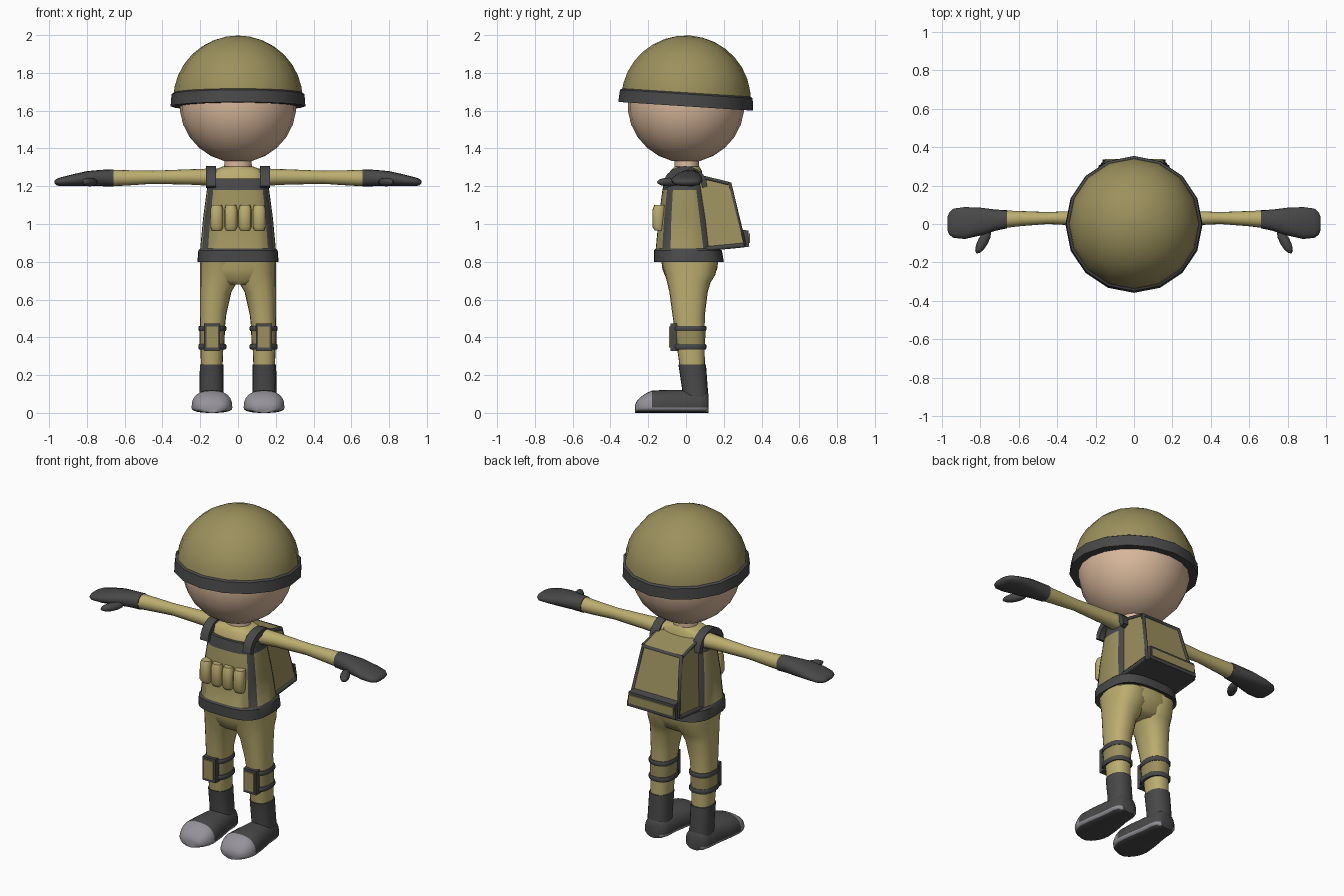
import bpy, bmesh
from math import sin, cos, pi, radians
from mathutils import Vector, Matrix

cube = bpy.data.objects.get("Cube")
if cube:
    bpy.data.objects.remove(cube, do_unlink=True)


def material(name, r, g, b):
    m = bpy.data.materials.new(name)
    m.use_nodes = True
    m.diffuse_color = (r, g, b, 1)
    m.node_tree.nodes["Principled BSDF"].inputs["Base Color"].default_value = (r, g, b, 1)
    return m


cloth = material("light khaki", .5, .42, .16)
canvas = material("dark khaki", .33, .28, .11)
skin = material("skin", .69, .48, .33)
dark = material("charcoal", .065, .065, .067)
grey = material("grey", .3, .29, .32)


def finish(name, bm, mats, rule=None, angle=40):
    """Turn a bmesh into a shaded object, with materials chosen per face."""
    bmesh.ops.recalc_face_normals(bm, faces=bm.faces)
    bm.normal_update()
    if rule:
        for f in bm.faces:
            f.material_index = rule(f.calc_center_median(), f.normal)
    mesh = bpy.data.meshes.new(name)
    bm.to_mesh(mesh)
    bm.free()
    for m in mats:
        mesh.materials.append(m)
    ob = bpy.data.objects.new(name, mesh)
    bpy.context.collection.objects.link(ob)
    bpy.ops.object.select_all(action='DESELECT')
    ob.select_set(True)
    bpy.context.view_layer.objects.active = ob
    bpy.ops.object.shade_smooth_by_angle(angle=radians(angle))
    return ob


def loft(name, axis, rings, mats, rule=None, n=20, p=2.0, s=1, mid=None, closed=False, angle=40):
    """Skin superellipse rings (position, u min, u max, v min, v max) along an axis."""
    bm = bmesh.new()
    loops = []
    for pos, u0, u1, v0, v1 in rings:
        loop = []
        vm = (v0 + v1) / 2 if mid is None else mid
        for i in range(n):
            a = 2 * pi * i / n
            c, d = [abs(q) ** (2 / p) * (1 if q > 0 else -1) for q in (cos(a), sin(a))]
            u = (u0 + u1) / 2 + c * (u1 - u0) / 2
            v = vm + d * ((v1 - vm) if d > 0 else (vm - v0))
            co = {'x': (pos, u, v), 'y': (u, pos, v), 'z': (u, v, pos)}[axis]
            loop.append(bm.verts.new((co[0] * s, co[1], co[2])))
        loops.append(loop)
    pairs = list(zip(loops, loops[1:]))
    if closed:
        pairs.append((loops[-1], loops[0]))
    else:
        bm.faces.new(loops[0])
        bm.faces.new(loops[-1])
    for a, b in pairs:
        for i in range(n):
            j = (i + 1) % n
            bm.faces.new((a[i], a[j], b[j], b[i]))
    return finish(name, bm, mats, rule, angle)


def prism(name, profile, mats, cx=0, rule=None):
    """Side profile of (y, z, half width) spanned across x."""
    bm = bmesh.new()
    left, right = [[bm.verts.new((cx + k * w, y, z)) for y, z, w in profile] for k in (1, -1)]
    n = len(profile)
    bm.faces.new(left)
    bm.faces.new(right)
    for i in range(n):
        j = (i + 1) % n
        bm.faces.new((left[i], left[j], right[j], right[i]))
    return finish(name, bm, mats, rule)


def slab(name, cx, w, y0, y1, z0, z1, mat):
    return prism(name, [(y0, z0, w), (y1, z0, w), (y1, z1, w), (y0, z1, w)], [mat], cx)


def piping(name, points, r, closed=False):
    """Round trim along straight runs."""
    cu = bpy.data.curves.new(name, 'CURVE')
    cu.dimensions = '3D'
    cu.bevel_depth, cu.bevel_resolution, cu.use_fill_caps = r, 1, True
    sp = cu.splines.new('POLY')
    sp.points.add(len(points) - 1)
    for q, co in zip(sp.points, points):
        q.co = (*co, 1)
    sp.use_cyclic_u = closed
    cu.materials.append(dark)
    ob = bpy.data.objects.new(name, cu)
    bpy.context.collection.objects.link(ob)


def ball(name, center, size, mat, turn=0, seg=20):
    bm = bmesh.new()
    bmesh.ops.create_uvsphere(bm, u_segments=seg, v_segments=seg * 2 // 3, radius=1)
    bm.transform(Matrix.Translation(center) @ Matrix.Rotation(turn, 4, 'Z') @ Matrix.Diagonal((*size, 1)))
    return finish(name, bm, [mat], angle=60)


def disc(z, r):
    return (z, -r, r, -r, r)


# Head and tilted helmet
ball("head", (0, 0, 1.635), (.31, .31, .31), skin)
dome = [disc(.34 * sin(a * pi / 16), .343 * cos(a * pi / 16)) for a in range(8)] + [disc(.34, .005)]
helmet = loft("helmet", 'z', dome, [canvas], n=16)
band = loft("helmet_band", 'z', [disc(-.035, .357), disc(.03, .352), disc(.04, .335), disc(.03, .29), disc(-.035, .3)],
            [dark], n=16, closed=True, angle=30)
for part in (helmet, band):
    part.location = (0, 0, 1.658)
    part.rotation_euler.x = radians(-3.7)

# Shirt and neck
loft("shirt", 'z', [(1.1, -.15, .15, -.1, .09), (1.22, -.155, .155, -.1, .09), (1.28, -.14, .14, -.085, .085),
                    (1.305, -.08, .08, -.06, .07)], [cloth], p=2.5)
loft("neck", 'z', [(1.28, -.075, .075, -.06, .07), (1.36, -.07, .07, -.06, .07)], [skin])


# Vest: dark hem, neckline and four corner stripes
def vest_rule(c, nrm):
    stripe = c.z < .87 or c.z > 1.18
    width = .2 - (c.z - .87) * .12
    corner = .77 < abs(c.x) / width < .96
    return 1 if stripe or corner else 0


loft("vest", 'z', [(.81, -.2, .2, -.155, .185), (.80, -.215, .215, -.17, .2), (.86, -.21, .21, -.17, .19),
                   (.87, -.2, .2, -.16, .17), (1.03, -.185, .185, -.145, .14), (1.18, -.165, .165, -.125, .11),
                   (1.24, -.155, .155, -.112, .1)], [canvas, dark], vest_rule, n=32, p=3)
arc = [pi * i / 10 for i in range(11)]
strap = [(-.005 + .118 * cos(a), 1.2 + .107 * sin(a), .027) for a in arc]
strap += [(-.005 + .09 * cos(a), 1.19 + .08 * sin(a), .027) for a in reversed(arc)]

# Chest pouches
for i in range(4):
    x = (i - 1.5) * .075
    loft("chest_pouch", 'z', [(.965, x - .026, x + .026, -.165, -.12), (.985, x - .034, x + .034, -.178, -.12),
                              (1.075, x - .034, x + .034, -.178, -.11), (1.1, x - .028, x + .028, -.168, -.11)],
         [cloth], n=12, p=2.5)

# Backpack with piped edges and a lower pocket
prism("backpack", [(.07, 1.26, .13), (.23, 1.22, .135), (.31, .88, .175), (.1, .855, .175)],
      [canvas, dark], rule=lambda c, nrm: int(nrm.z < -.7))
rim = [(-.127, .228, 1.212), (.127, .228, 1.212), (.165, .306, .89), (-.165, .306, .89)]
piping("backpack_rim", rim, .014, True)
for k in (1, -1):
    piping("backpack_side_trim", [(k * .13, .08, 1.25), (k * .133, .225, 1.215)], .01)
    piping("backpack_base_trim", [(k * .172, .1, .868), (k * .172, .305, .888)], .014)
prism("backpack_pocket", [(.27, .975, .155), (.33, .965, .155), (.335, .88, .165), (.27, .872, .165)], [dark])
slab("pocket_panel", 0, .15, .33, .339, .9, .95, canvas)

# Hips
loft("hips", 'z', [(.68, -.1, .1, -.08, .1), (.7, -.16, .16, -.1, .13), (.76, -.198, .198, -.125, .165),
                   (.84, -.2, .2, -.135, .175)], [cloth], p=2.5)


def foot_rule(c, nrm):
    if nrm.z < -.8:
        return 2
    return 1 if c.y < -.18 or c.z < .028 else 0


for s, side in ((1, "left"), (-1, "right")):
    # Shoulder strap, arm and mitten
    prism(side + "_shoulder_strap", strap, [dark], cx=s * .143)
    loft(side + "_arm", 'x', [(.1, -.03, .08, 1.2, 1.295), (.25, -.01, .07, 1.208, 1.29), (.45, 0, .062, 1.213, 1.282),
                              (.6, -.012, .068, 1.203, 1.285), (.665, -.02, .07, 1.2, 1.287)], [cloth], s=s, n=16)
    loft(side + "_glove", 'x', [(.66, -.022, .072, 1.198, 1.289), (.72, -.035, .075, 1.2, 1.287),
                                (.8, -.06, .085, 1.2, 1.28), (.88, -.078, .088, 1.2, 1.262),
                                (.94, -.072, .08, 1.2, 1.247), (.962, -.055, .06, 1.205, 1.238),
                                (.972, -.03, .035, 1.215, 1.23)], [dark], s=s, n=16, p=2.3, angle=60)
    ball(side + "_thumb", (s * .785, -.09, 1.222), (.027, .072, .023), dark, s * .5, 12)

    # Leg
    loft(side + "_leg", 'z', [(.8, -.01, .2, -.13, .17), (.73, -.01, .2, -.11, .155), (.69, .005, .2, -.1, .13),
                              (.64, .035, .2, -.088, .115), (.52, .062, .2, -.072, .1), (.4, .075, .2, -.055, .098),
                              (.24, .082, .196, -.033, .1)], [cloth], s=s, p=2.4)

    # Knee pad with two straps
    loft(side + "_knee_sleeve", 'z', [(.35, .072, .203, -.06, .101), (.45, .069, .204, -.066, .103)],
         [canvas], s=s, p=2.4)
    for z in (.35, .447):
        loft(side + "_knee_strap", 'z', [(z - .014, .066, .206, -.066, .104), (z - .008, .062, .21, -.07, .108),
                                         (z + .008, .062, .21, -.07, .108), (z + .014, .066, .206, -.066, .104)],
             [dark], s=s, p=2.4)
    slab(side + "_knee_pad", s * .137, .043, -.083, -.04, .328, .472, dark)
    slab(side + "_knee_panel", s * .137, .031, -.089, -.082, .345, .457, canvas)

    # Boot shaft and foot with grey toe cap and sole
    loft(side + "_boot_shaft", 'z', [(.05, .07, .208, -.02, .118), (.12, .077, .204, -.02, .116),
                                     (.255, .078, .202, -.04, .106)], [dark], s=s, p=2.4)
    foot = [(-.27, .04, .04), (-.262, .065, .06), (-.24, .088, .085), (-.21, .102, .105), (-.18, .108, .118),
            (-.1, .1, .122), (0, .082, .122), (.07, .077, .12), (.105, .066, .115), (.12, .045, .1)]
    loft(side + "_foot", 'y', [(y, .138 - w, .138 + w, 0, h) for y, w, h in foot], [dark, grey, dark],
         foot_rule, n=24, p=2.5, s=s, mid=.028, angle=50)
